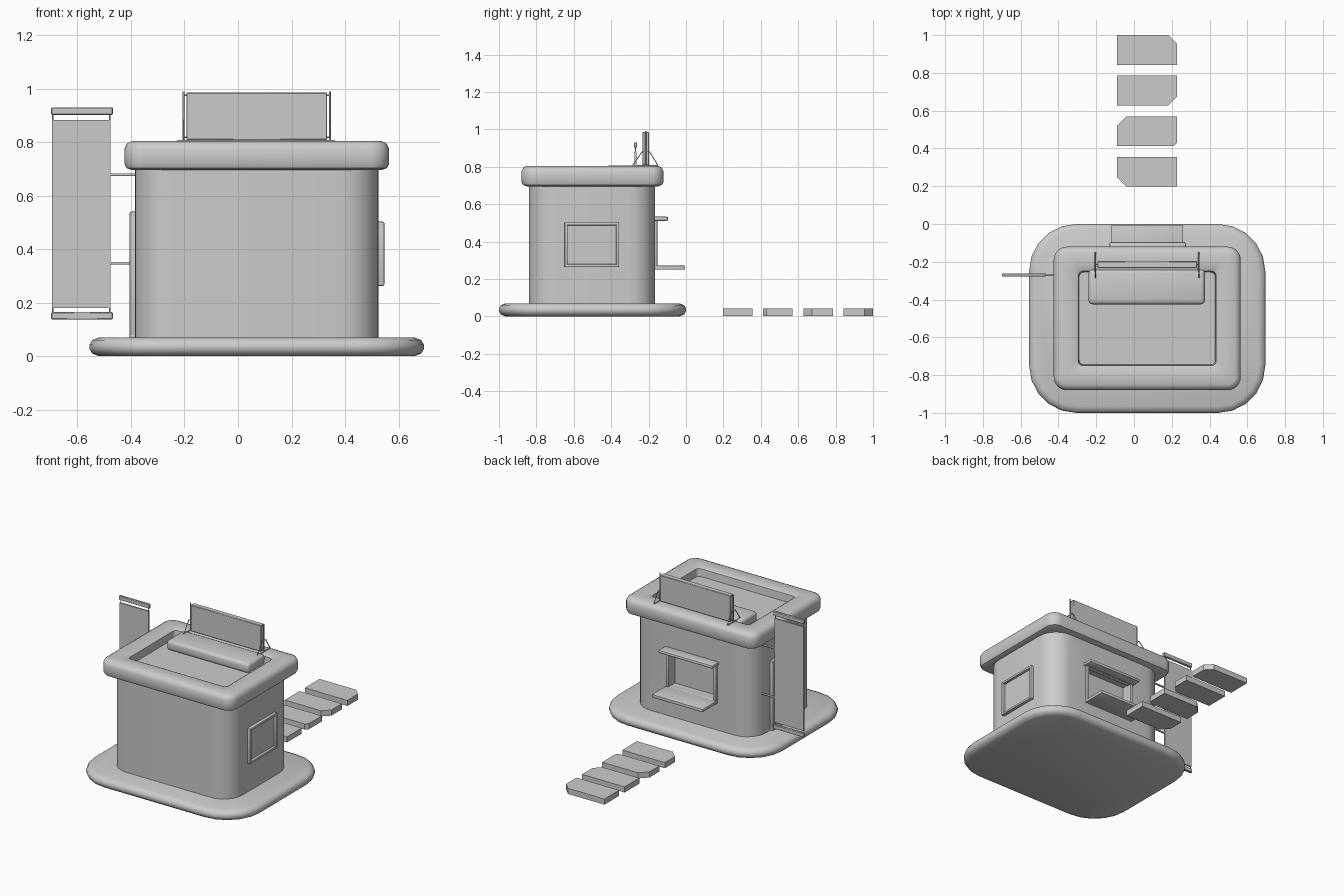
import bpy, bmesh, math
from mathutils import Vector

cube = bpy.data.objects.get("Cube")
if cube:
    bpy.data.objects.remove(cube, do_unlink=True)

grey = bpy.data.materials.new("plain_grey")
grey.use_nodes = True
COLOUR = (0.6, 0.6, 0.6, 1)
grey.diffuse_color = COLOUR
grey.node_tree.nodes["Principled BSDF"].inputs["Base Color"].default_value = COLOUR


def finish(name, bm, smooth=True):
    bmesh.ops.recalc_face_normals(bm, faces=bm.faces)
    mesh = bpy.data.meshes.new(name)
    bm.to_mesh(mesh)
    bm.free()
    mesh.materials.append(grey)
    ob = bpy.data.objects.new(name, mesh)
    bpy.context.collection.objects.link(ob)
    if smooth:
        bpy.ops.object.select_all(action='DESELECT')
        bpy.context.view_layer.objects.active = ob
        ob.select_set(True)
        bpy.ops.object.shade_smooth_by_angle(angle=math.radians(40))
    return ob


def box(name, x, y, z, bevel=0.0, segments=2):
    """Box from (min, max) pairs with optional rounded edges."""
    bm = bmesh.new()
    bmesh.ops.create_cube(bm, size=1)
    for v in bm.verts:
        v.co = [lo + (hi - lo) * (c + 0.5) for c, (lo, hi) in zip(v.co, (x, y, z))]
    if bevel:
        bmesh.ops.bevel(bm, geom=bm.edges[:], offset=bevel, segments=segments,
                        profile=0.5, affect='EDGES')
    return finish(name, bm, bevel > 0)


def rounded_loft(name, x, y, radius, profile, steps=6):
    """Rounded rectangle rings stacked along a profile of (inset, height)."""
    bm = bmesh.new()
    rings = []
    for inset, z in profile:
        r = max(radius - inset, 0.025)
        ring = []
        for corner in range(4):
            sx, sy = ((1, 1), (-1, 1), (-1, -1), (1, -1))[corner]
            cx = (x[1] - inset - r) if sx > 0 else (x[0] + inset + r)
            cy = (y[1] - inset - r) if sy > 0 else (y[0] + inset + r)
            for i in range(steps + 1):
                a = math.pi / 2 * (corner + i / steps)
                ring.append(bm.verts.new((cx + r * math.cos(a), cy + r * math.sin(a), z)))
        rings.append(ring)
    for low, high in zip(rings, rings[1:]):
        for i in range(len(low)):
            j = (i + 1) % len(low)
            bm.faces.new((low[i], low[j], high[j], high[i]))
    bm.faces.new(rings[0])
    bm.faces.new(rings[-1])
    return finish(name, bm)


def rod(name, points, radius):
    """Thin round rod following a polyline."""
    curve = bpy.data.curves.new(name, 'CURVE')
    curve.dimensions = '3D'
    curve.bevel_depth = radius
    curve.bevel_resolution = 1
    curve.use_fill_caps = True
    spline = curve.splines.new('POLY')
    spline.points.add(len(points) - 1)
    for p, co in zip(spline.points, points):
        p.co = (*co, 1)
    curve.materials.append(grey)
    ob = bpy.data.objects.new(name, curve)
    bpy.context.collection.objects.link(ob)
    return ob


def frame(name, axis, depth, u, z, width, bevel=0.006):
    """Four bars around an opening in the plane across the given axis."""
    bars = {"bottom": (u, (z[0], z[0] + width)), "top": (u, (z[1] - width, z[1])),
            "right": ((u[0], u[0] + width), z), "left": ((u[1] - width, u[1]), z)}
    for side, (bu, bz) in bars.items():
        x, y = (depth, bu) if axis == 'x' else (bu, depth)
        box(f"{name}_{side}", x, y, bz, bevel)


def cut(target, name, x, y, z):
    cutter = box(name, x, y, z)
    cutter.hide_render = True
    cutter.hide_viewport = True
    mod = target.modifiers.new(name, 'BOOLEAN')
    mod.operation = 'DIFFERENCE'
    mod.object = cutter


# Foundation, walls and roof
rounded_loft("foundation", (-0.555, 0.695), (-1, 0), 0.25,
             [(0.035, 0), (0.01, 0.01), (0, 0.027), (0, 0.043), (0.01, 0.06), (0.035, 0.07)], 5)
walls = rounded_loft("walls", (-0.385, 0.525), (-0.84, -0.165), 0.14,
                     [(0, 0.06), (0, 0.72)], 8)
rounded_loft("roof_rim", (-0.425, 0.565), (-0.88, -0.12), 0.07,
             [(0.03, 0.695), (0.008, 0.703), (0, 0.72), (0, 0.775), (0.01, 0.795),
              (0.03, 0.805), (0.115, 0.803), (0.13, 0.795), (0.135, 0.745)])
box("roof_unit", (-0.24, 0.375), (-0.425, -0.24), (0.74, 0.808), 0.02, 3)

# Serving window at the back
cut(walls, "serving_opening_cutter", (-0.10, 0.24), (-0.225, -0.1), (0.27, 0.515))
frame("serving_frame", 'y', (-0.185, -0.152), (-0.12, 0.26), (0.25, 0.53), 0.022)
box("serving_awning", (-0.13, 0.275), (-0.175, -0.095), (0.511, 0.533), 0.009)
box("serving_shelf", (-0.12, 0.26), (-0.18, -0.005), (0.25, 0.271), 0.004)

# Side window and side door
frame("side_window_frame", 'x', (0.515, 0.547), (-0.65, -0.357), (0.263, 0.503), 0.017)
box("side_window_pane", (0.515, 0.53), (-0.64, -0.367), (0.273, 0.493))
frame("side_door_frame", 'x', (-0.405, -0.375), (-0.65, -0.35), (0.065, 0.54), 0.02)
box("side_door_panel", (-0.391, -0.375), (-0.64, -0.36), (0.07, 0.53))

# Roof sign with a braced post at each end
box("roof_sign_board", (-0.193, 0.333), (-0.232, -0.197), (0.808, 0.985), 0.003, 1)
for side, x in (("right", -0.204), ("left", 0.344)):
    rod(f"sign_post_{side}", [(x, -0.215, 0.80), (x, -0.215, 0.99)], 0.004)
    rod(f"sign_brace_{side}", [(x, -0.285, 0.808), (x, -0.235, 0.88),
                               (x, -0.195, 0.88), (x, -0.15, 0.808)], 0.003)
    rod(f"sign_foot_{side}", [(x, -0.29, 0.806), (x, -0.15, 0.806)], 0.004)
for z in (0.818, 0.975):
    rod("sign_cross_bar", [(-0.204, -0.215, z), (0.344, -0.215, z)], 0.003)

# Hanging banner with bars, cords and wall brackets
Y = -0.27
box("banner_cloth", (-0.695, -0.477), (Y - 0.005, Y + 0.005), (0.18, 0.882))
for name, z in (("top", 0.902), ("bottom", 0.137)):
    box(f"banner_bar_{name}", (-0.698, -0.468), (Y - 0.009, Y + 0.009), (z, z + 0.028), 0.003, 1)
for side, x in (("right", -0.692), ("left", -0.48)):
    rod(f"banner_cord_{side}", [(x, Y, 0.15), (x, Y, 0.92)], 0.003)
for z in (0.347, 0.678):
    rod("banner_bracket", [(-0.375, Y, z), (-0.48, Y, z)], 0.006)


# Stepping stones, each with its own clipped corners
def stone(name, y, clips):
    corners = ((-0.09, y), (0.228, y), (0.228, y + 0.157), (-0.09, y + 0.157))
    bm = bmesh.new()
    ring = []
    for i, c in enumerate(corners):
        here = Vector((*c, 0.003))
        if i in clips:
            for other in (corners[i - 1], corners[(i + 1) % 4]):
                way = (Vector((*other, 0.003)) - here).normalized()
                ring.append(bm.verts.new(here + way * clips[i]))
        else:
            ring.append(bm.verts.new(here))
    face = bm.faces.new(ring)
    top = bmesh.ops.extrude_face_region(bm, geom=[face], use_keep_orig=True)
    for v in top["geom"]:
        if isinstance(v, bmesh.types.BMVert):
            v.co.z = 0.041
    finish(name, bm, False)


for i, clips in enumerate(({0: 0.05}, {3: 0.05, 1: 0.018}, {1: 0.045}, {2: 0.045})):
    stone(f"stepping_stone_{i + 1}", 0.198 + i * 0.215, clips)
